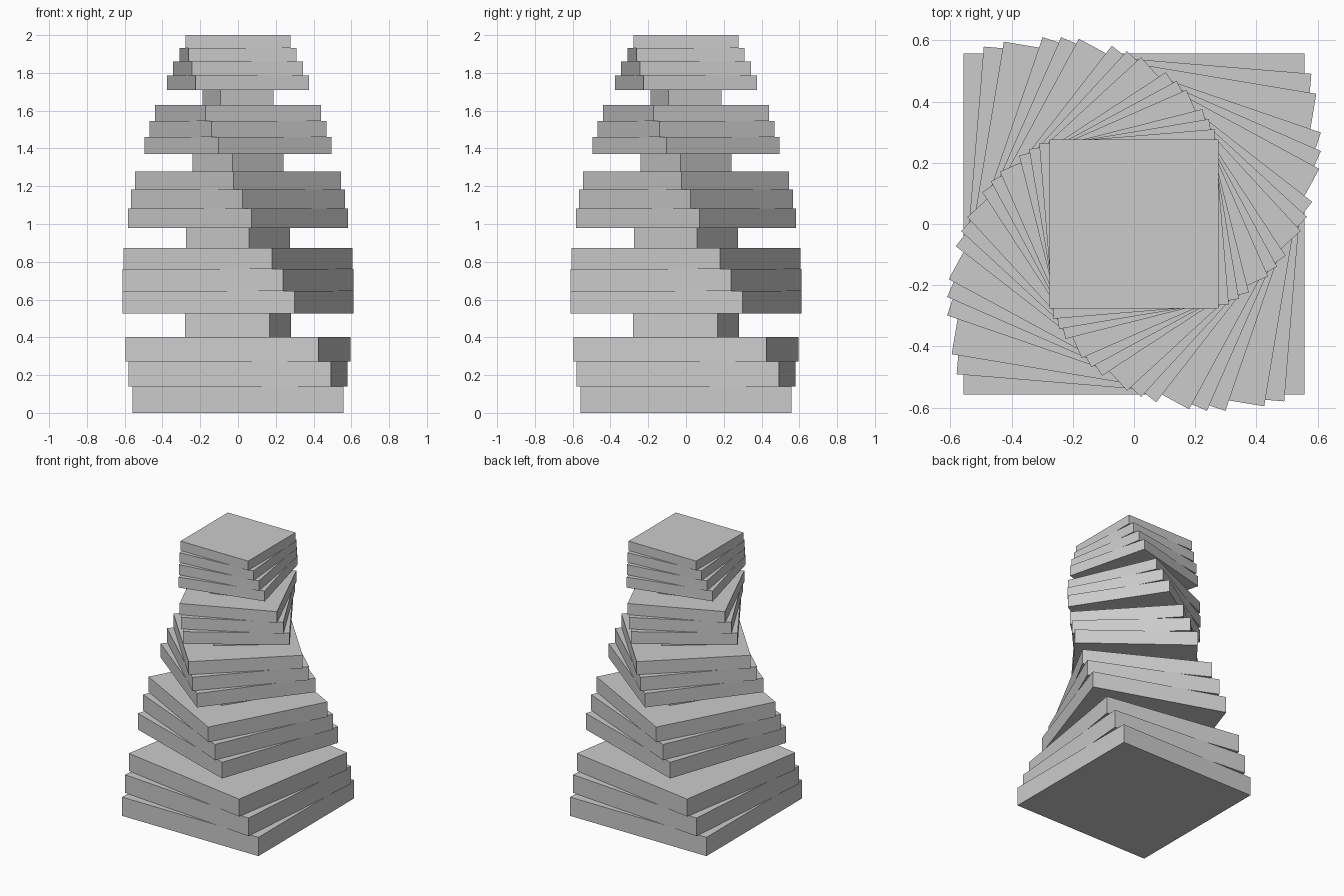
import bpy, bmesh
from math import radians
from mathutils import Matrix

if "Cube" in bpy.data.objects:
    bpy.data.objects.remove(bpy.data.objects["Cube"])

COUNT = 20                    # stacked storeys
RATIO = 0.9638                # each storey shrinks by this factor
BASE = 1.115                  # width of the lowest slab
TWIST = -radians(90) / (COUNT - 1)
NECKS = {3, 7, 11, 15}        # recessed storeys
NECK_SCALE = 0.461


def slab(name, width, height, z, angle):
    """Square slab resting at height z, turned about the vertical axis."""
    bm = bmesh.new()
    bmesh.ops.create_cube(bm, size=1, matrix=Matrix.Diagonal((width, width, height, 1)))
    mesh = bpy.data.meshes.new(name)
    bm.to_mesh(mesh)
    bm.free()
    obj = bpy.data.objects.new(name, mesh)
    obj.location.z = z + height / 2
    obj.rotation_euler.z = angle
    bpy.context.collection.objects.link(obj)


# Twisting, tapering tower; storey heights add up to exactly 2
height = 2 * (1 - RATIO) / (1 - RATIO ** COUNT)
z = 0.0
for i in range(COUNT):
    scale = RATIO ** i
    neck = i in NECKS
    width = BASE * scale * (NECK_SCALE if neck else 1)
    slab(f"{'recessed' if neck else 'floor'}_storey_{i + 1:02d}",
         width, height * scale, z, TWIST * i)
    z += height * scale
